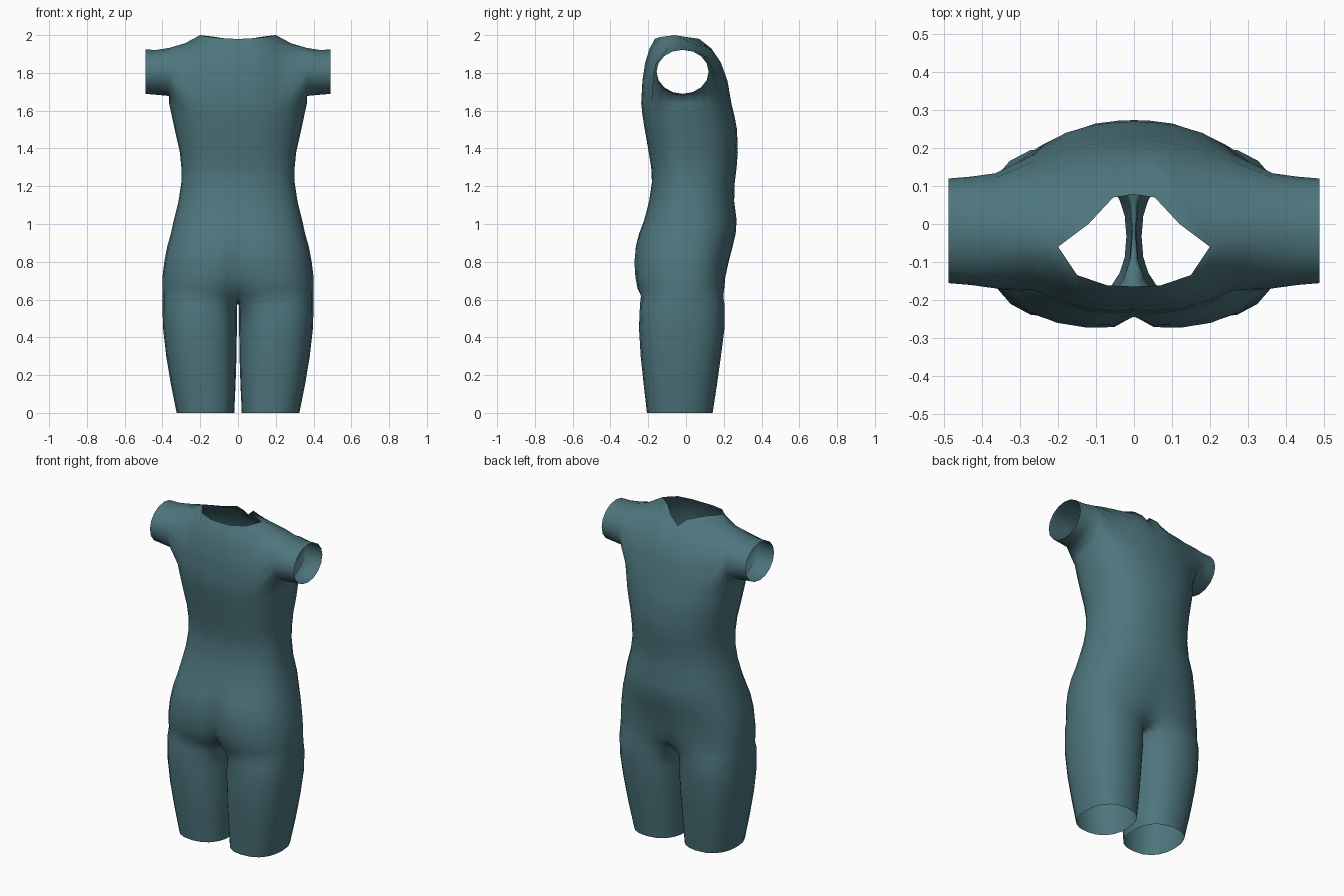
import bpy, bmesh
from math import sin, cos, radians, copysign
from mathutils import Vector

if "Cube" in bpy.data.objects:
    bpy.data.objects.remove(bpy.data.objects["Cube"])

# Angles of the half section, from centre back round the side to centre front
QUARTER = [90, 85, 74, 61, 48, 36, 24, 12]
ANGLES = [-a for a in QUARTER] + [0] + QUARTER[::-1]
LAST = len(ANGLES) - 1
EDGE = 4          # section index where the sleeve root starts

# height, half width, back, front, back and front blend towards two thighs
TORSO = [
    (.62, .40, -.249, .206, .62, .62), (.66, .40, -.268, .212, .44, .34),
    (.72, .40, -.279, .217, .32, .18), (.80, .39, -.284, .230, .24, .08),
    (.88, .375, -.274, .248, .16, .02), (.95, .355, -.252, .263, .07, 0),
    (1.02, .34, -.222, .268, 0, 0), (1.12, .315, -.196, .255, 0, 0),
    (1.22, .30, -.181, .258, 0, 0), (1.30, .30, -.185, .268, 0, 0),
    (1.38, .308, -.198, .274, 0, 0), (1.50, .335, -.219, .270, 0, 0),
    (1.58, .352, -.232, .255, 0, 0), (1.64, .365, -.238, .240, 0, 0),
]
# height, outer x, inner x, back, front
LEG = [
    (.57, .40, .004, -.244, .204), (.45, .397, .006, -.249, .204),
    (.30, .38, .008, -.240, .185), (.15, .355, .013, -.224, .164),
    (0, .325, .020, -.207, .141),
]
# Neck edge and shoulder line, from the centre outwards
NECK_BACK = [(0, -.165, 1.98), (.07, -.162, 1.982), (.15, -.135, 1.99),
             (.20, -.06, 2.0), (.28, -.03, 1.957)]
NECK_FRONT = [(0, .078, 1.93), (.055, .07, 1.98), (.12, 0, 1.99)] + NECK_BACK[3:]


def power(v, p):
    return copysign(abs(v) ** p, v)


def leg_point(angle, z, outer, inner, back, front):
    a = radians(angle)
    return Vector(((outer + inner) / 2 + (outer - inner) / 2 * power(cos(a), .86),
                   (back + front) / 2 + (front - back) / 2 * power(sin(a), .86), z))


def torso_ring(z, w, back, front, blend_back, blend_front):
    ring = []
    for i, angle in enumerate(ANGLES):
        a = radians(angle)
        depth = front if angle > 0 else -back
        p = Vector((w * power(cos(a), .86), depth * power(sin(a), .86), z))
        blend = blend_front if angle > 0 else blend_back
        p = p.lerp(leg_point(angle * 1.5, z, w, 0, back, front), blend)
        if i in (0, LAST):
            p.x = 0
        if i == 0:                       # spine furrow and cleft
            p.y += .006 + .08 * blend_back
        ring.append(p)
    return ring


bm = bmesh.new()


def add(points):
    return [bm.verts.new(p) for p in points]


def bridge(a, b, closed=False):
    n = len(a)
    for i in range(n if closed else n - 1):
        j = (i + 1) % n
        bm.faces.new((a[i], a[j], b[j], b[i]))


# Torso
rings = [add(torso_ring(*row)) for row in TORSO]
for low, high in zip(rings, rings[1:]):
    bridge(low, high)

# Crotch strip and leg
hem = rings[0]
front_mid, back_mid = hem[LAST].co, hem[0].co
crotch = []
for k in range(1, 6):
    t = k / 6
    p = front_mid.lerp(back_mid, t)
    p.z -= .16 * t * (1 - t)
    crotch.append(p)
upper = hem + add(crotch)
leg_angles = [a * 1.5 for a in ANGLES] + [150, 165, 180, 195, 210]
for row in LEG:
    lower = add([leg_point(a, *row) for a in leg_angles])
    bridge(lower, upper, True)
    upper = lower

# Chest and back panels rising to the neck edge and shoulder line
top = rings[-1]
ROWS = 4
shoulder = {}


def panel(starts, ends, tuck):
    columns = []
    for i, (v, end) in enumerate(zip(starts, ends)):
        end = Vector(end)
        ctrl = Vector(((v.co.x + end.x) / 2, v.co.y * tuck, 1.88 + .018 * i))
        col = [v]
        for r in range(1, ROWS):
            t = r / ROWS
            col.append(bm.verts.new(v.co * (1 - t) ** 2 + ctrl * 2 * t * (1 - t) + end * t * t))
        if i >= 3:
            if i not in shoulder:
                shoulder[i] = bm.verts.new(end)
            col.append(shoulder[i])
        else:
            col.append(bm.verts.new(end))
        columns.append(col)
    for a, b in zip(columns, columns[1:]):
        bridge(a, b)
    return columns[-1]


back_edge = panel(top[:EDGE + 1], NECK_BACK, .98)
front_edge = panel(top[::-1][:EDGE + 1], NECK_FRONT, .9)

# Sleeve: underarm, front edge, shoulder point and back edge make its root
root = top[EDGE:LAST - EDGE + 1] + front_edge[1:] + back_edge[1:-1][::-1]
for x, ry, rz, zc in [(.365, .152, .127, 1.805), (.43, .143, .119, 1.803), (.49, .138, .117, 1.806)]:
    ring = []
    for k in range(len(root)):
        a = radians(180 + k * 360 / len(root))
        ring.append((x, -.018 + ry * cos(a), zc + rz * sin(a)))
    ring = add(ring)
    bridge(root, ring, True)
    root = ring

bmesh.ops.recalc_face_normals(bm, faces=bm.faces)
for f in bm.faces:
    f.smooth = True
mesh = bpy.data.meshes.new("body_suit")
bm.to_mesh(mesh)
bm.free()
body = bpy.data.objects.new("body_suit", mesh)
bpy.context.collection.objects.link(body)

# Mirror to the other side
mirror = body.modifiers.new("Mirror", 'MIRROR')
mirror.use_clip = True
mirror.merge_threshold = .001

# Cloth colour
mat = bpy.data.materials.new("dark_teal")
mat.use_nodes = True
colour = (.075, .18, .205, 1)
mat.diffuse_color = colour
mat.node_tree.nodes["Principled BSDF"].inputs["Base Color"].default_value = colour
mesh.materials.append(mat)
